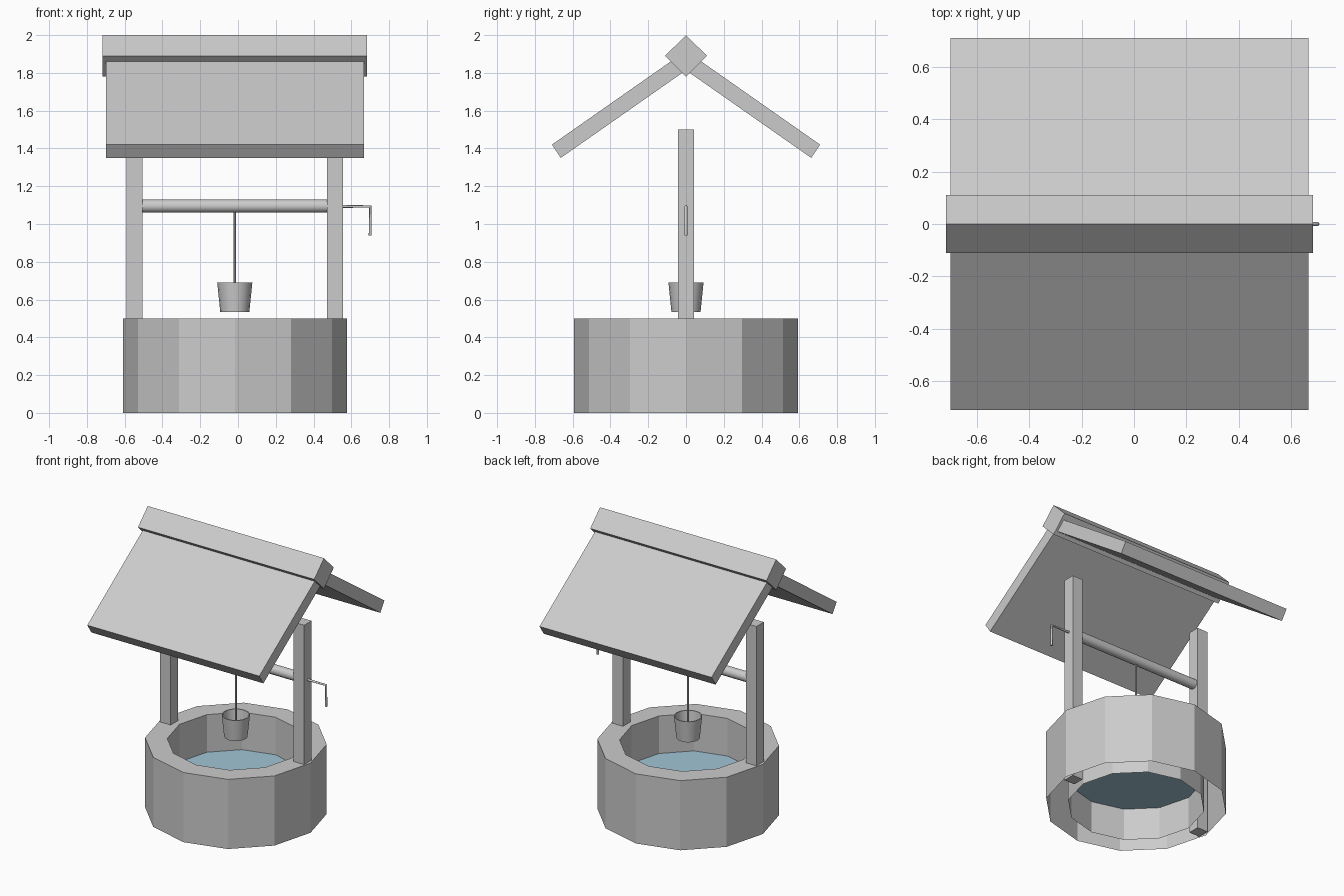
import bpy, bmesh, math
from mathutils import Matrix, Vector

if "Cube" in bpy.data.objects:
    bpy.data.objects.remove(bpy.data.objects["Cube"])

CX = -0.017          # the well axis sits slightly left, balancing the crank


def add_object(name, bm, smooth=False):
    mesh = bpy.data.meshes.new(name)
    bm.to_mesh(mesh)
    bm.free()
    ob = bpy.data.objects.new(name, mesh)
    bpy.context.collection.objects.link(ob)
    if smooth:
        bpy.ops.object.select_all(action='DESELECT')
        ob.select_set(True)
        bpy.context.view_layer.objects.active = ob
        bpy.ops.object.shade_smooth_by_angle(angle=math.radians(35))
    return ob


def lathe(name, profile, sides, smooth=False):
    """Spin an (r, z) profile around the well axis."""
    bm = bmesh.new()
    rings = []
    for r, z in profile:
        rings.append([bm.verts.new((CX + r * math.cos(math.tau * k / sides),
                                    r * math.sin(math.tau * k / sides), z))
                      for k in range(sides)])
    for a, b in zip(rings, rings[1:]):
        for k in range(sides):
            n = (k + 1) % sides
            bm.faces.new((a[k], a[n], b[n], b[k]))
    bmesh.ops.remove_doubles(bm, verts=bm.verts, dist=1e-5)
    return add_object(name, bm, smooth)


def prism(name, outline, x0, x1):
    """Extrude a (y, z) outline along x."""
    bm = bmesh.new()
    face = bm.faces.new([bm.verts.new((x0, y, z)) for y, z in outline])
    ext = bmesh.ops.extrude_face_region(bm, geom=[face])
    moved = [v for v in ext['geom'] if isinstance(v, bmesh.types.BMVert)]
    bmesh.ops.translate(bm, verts=moved, vec=Vector((x1 - x0, 0, 0)))
    bmesh.ops.recalc_face_normals(bm, faces=bm.faces)
    return add_object(name, bm)


def cylinder(name, radius, length, matrix, sides=16):
    bm = bmesh.new()
    bmesh.ops.create_cone(bm, cap_ends=True, segments=sides, radius1=radius,
                          radius2=radius, depth=length, matrix=matrix)
    return add_object(name, bm, True)


# Twelve-sided stone wall, open underneath
lathe("well_wall", [(0.593, 0), (0.593, 0.5), (0.448, 0.5), (0.448, 0)], 12)

# Water surface
bm = bmesh.new()
bmesh.ops.create_circle(bm, cap_ends=True, segments=12, radius=0.448,
                        matrix=Matrix.Translation((CX, 0, 0.23)))
water = add_object("water", bm)
mat = bpy.data.materials.new("water_blue")
mat.diffuse_color = (0.36, 0.56, 0.67, 1)
mat.use_nodes = True
mat.node_tree.nodes["Principled BSDF"].inputs["Base Color"].default_value = mat.diffuse_color
water.data.materials.append(mat)

# Posts, set into the wall
for side, label in ((-1, "left"), (1, "right")):
    x = CX + side * 0.53
    prism(label + "_post", [(-0.042, 0), (0.042, 0), (0.042, 1.5), (-0.042, 1.5)],
          x - 0.042, x + 0.042)

# Roof slabs, mirrored front to back
slab = [(0.71, 1.42), (0.663, 1.35), (0.0, 1.814), (0.047, 1.884)]
for side, label in ((-1, "front"), (1, "back")):
    prism(label + "_roof_slab", [(side * y, z) for y, z in slab],
          CX - 0.683, CX + 0.683)

# Square ridge beam standing on its edge
prism("ridge_beam", [(0, 1.78), (0.111, 1.89), (0, 2.0), (-0.111, 1.89)],
      CX - 0.70, CX + 0.70)

# Axle between the posts
cylinder("axle", 0.035, 0.976,
         Matrix.Translation((CX, 0, 1.095)) @ Matrix.Rotation(math.pi / 2, 4, 'Y'))

# Bent crank handle
curve = bpy.data.curves.new("crank_handle", 'CURVE')
curve.dimensions = '3D'
curve.bevel_depth = 0.008
curve.bevel_resolution = 2
curve.use_fill_caps = True
spline = curve.splines.new('POLY')
path = [(0.54, 1.093), (0.70, 1.093), (0.70, 0.94)]
spline.points.add(len(path) - 1)
for p, (x, z) in zip(spline.points, path):
    p.co = (x, 0, z, 1)
crank = bpy.data.objects.new("crank_handle", curve)
bpy.context.collection.objects.link(crank)

# Rope and bucket
cylinder("rope", 0.006, 0.53, Matrix.Translation((CX, 0, 0.815)), 8)
lathe("bucket", [(0, 0.535), (0.077, 0.535), (0.093, 0.69), (0.086, 0.69),
                 (0.071, 0.55), (0, 0.55)], 16, True)
